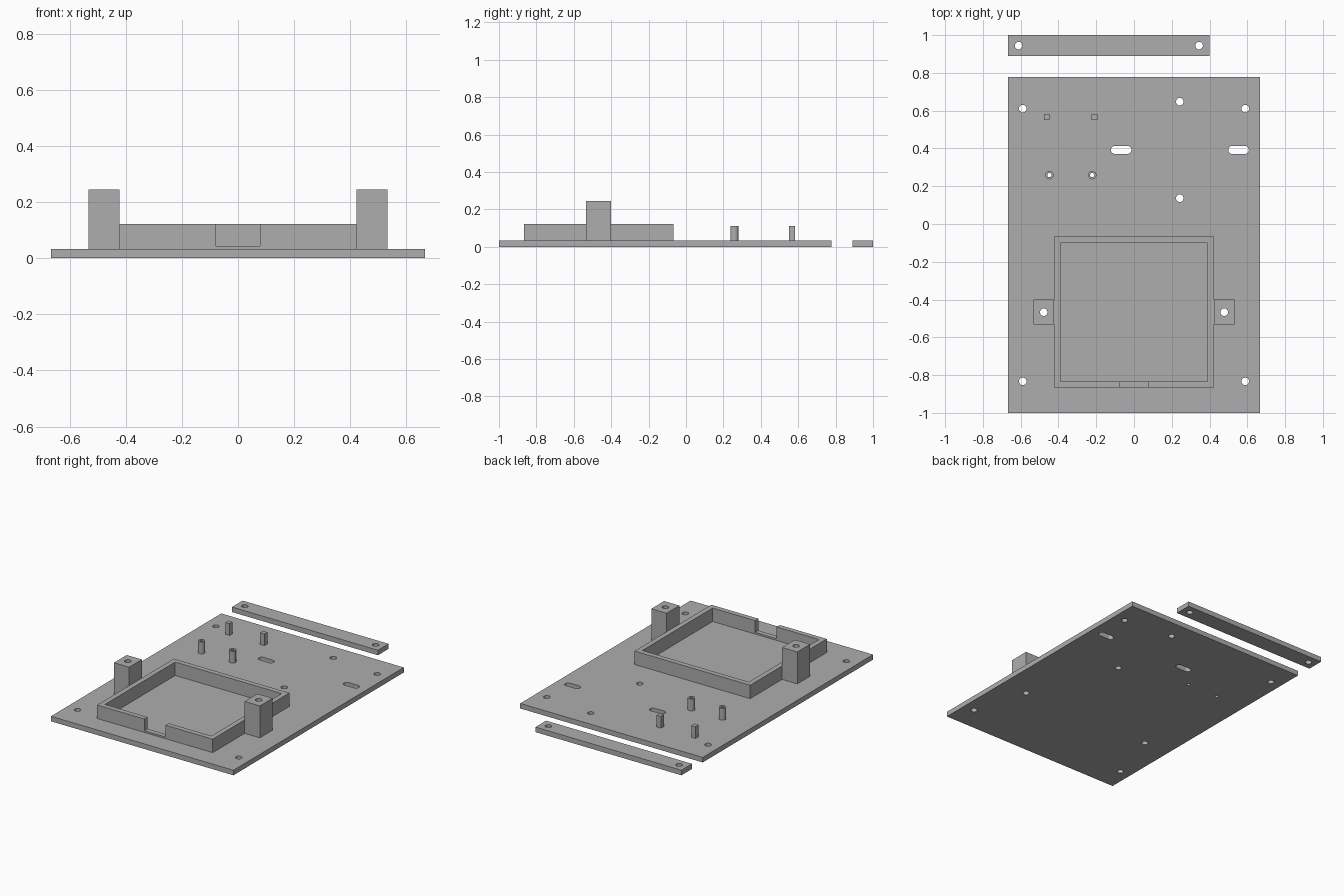
import bpy, bmesh, math

cube = bpy.data.objects.get("Cube")
if cube:
    bpy.data.objects.remove(cube, do_unlink=True)

MM = 1 / 90          # the part is dimensioned in millimetres
BASE = 3             # plate thickness

grey = bpy.data.materials.new("light_grey")
grey.use_nodes = True
COLOUR = (0.42, 0.42, 0.42, 1)
grey.diffuse_color = COLOUR
grey.node_tree.nodes["Principled BSDF"].inputs["Base Color"].default_value = COLOUR


def rect(x0, x1, y0, y1):
    return [(x0, y0), (x1, y0), (x1, y1), (x0, y1)]


def slot(x, y, r, half=0, n=32):
    """Circle, or a rounded slot when half is the straight half length."""
    pts = []
    for i in range(n):
        a = 2 * math.pi * (i + 0.5) / n
        shift = half if math.cos(a) > 0 else -half
        pts.append((x + shift + r * math.cos(a), y + r * math.sin(a)))
    return pts


def plate(name, loops, z0, z1):
    """Extrude an outline with holes between two heights."""
    curve = bpy.data.curves.new(name, 'CURVE')
    curve.dimensions = '2D'
    curve.fill_mode = 'BOTH'
    curve.extrude = (z1 - z0) / 2 * MM
    for loop in loops:
        spline = curve.splines.new('POLY')
        spline.points.add(len(loop) - 1)
        for p, (x, y) in zip(spline.points, loop):
            p.co = (x * MM, y * MM, 0, 1)
        spline.use_cyclic_u = True
    temp = bpy.data.objects.new(name + "_outline", curve)
    bpy.context.collection.objects.link(temp)
    deps = bpy.context.evaluated_depsgraph_get()
    mesh = bpy.data.meshes.new_from_object(temp.evaluated_get(deps))
    bpy.data.objects.remove(temp, do_unlink=True)
    bpy.data.curves.remove(curve)

    bm = bmesh.new()
    bm.from_mesh(mesh)
    bmesh.ops.remove_doubles(bm, verts=bm.verts, dist=1e-5)
    bmesh.ops.recalc_face_normals(bm, faces=bm.faces)
    for f in bm.faces:
        f.smooth = False
    bm.to_mesh(mesh)
    bm.free()
    mesh.name = name
    mesh.materials.clear()
    mesh.materials.append(grey)
    obj = bpy.data.objects.new(name, mesh)
    obj.location.z = (z0 + z1) / 2 * MM
    bpy.context.collection.objects.link(obj)
    return obj


SCREW = 1.8
POST_X, POST_Y = 43, -42
STANDOFFS = [(-40.3, 23.3), (-19.9, 23.3)]

# Base plate with screw holes, cable slots and through bores
holes = [slot(sx * 53, y, SCREW) for sx in (-1, 1) for y in (55, -75)]
holes += [slot(21.8, y, SCREW) for y in (58.3, 12.3)]
holes += [slot(sx * POST_X, POST_Y, SCREW) for sx in (-1, 1)]
holes += [slot(x, 35.3, 1.9, 3) for x in (-6.1, 49.8)]
holes += [slot(x, y, 1) for x, y in STANDOFFS]
plate("base_plate", [rect(-60, 60, -90, 70)] + holes, 0, BASE)

# Open tray wall with a gap in the front, and the low sill in the gap
wall = [(-7, -78), (-38, -78), (-38, -6), (38, -6), (38, -78), (7, -78),
        (7, -75), (35, -75), (35, -9), (-35, -9), (-35, -75), (-7, -75)]
plate("tray_wall", [wall], BASE, 11)
plate("tray_sill", [rect(-7, 7, -78, -75)], BASE, 4)

# Tall screw posts on both sides of the tray
for side, sx in (("left", 1), ("right", -1)):
    x = sx * POST_X
    plate(side + "_post", [rect(x - 5, x + 5, -48, -36), slot(x, POST_Y, SCREW)], BASE, 22)

# Hollow round standoffs
for i, (x, y) in enumerate(STANDOFFS):
    plate(f"standoff_{i + 1}", [slot(x, y, 2), slot(x, y, 1)], BASE, 10)

# Square support pins
for i, x in enumerate((-41.6, -18.8)):
    plate(f"support_pin_{i + 1}", [rect(x - 1.4, x + 1.4, 49.6, 52.4)], BASE, 10)

# Separate clamp strip behind the plate
plate("clamp_strip", [rect(-60, 36, 80, 90)] + [slot(x, 85, SCREW) for x in (-55, 31)], 0, BASE)
